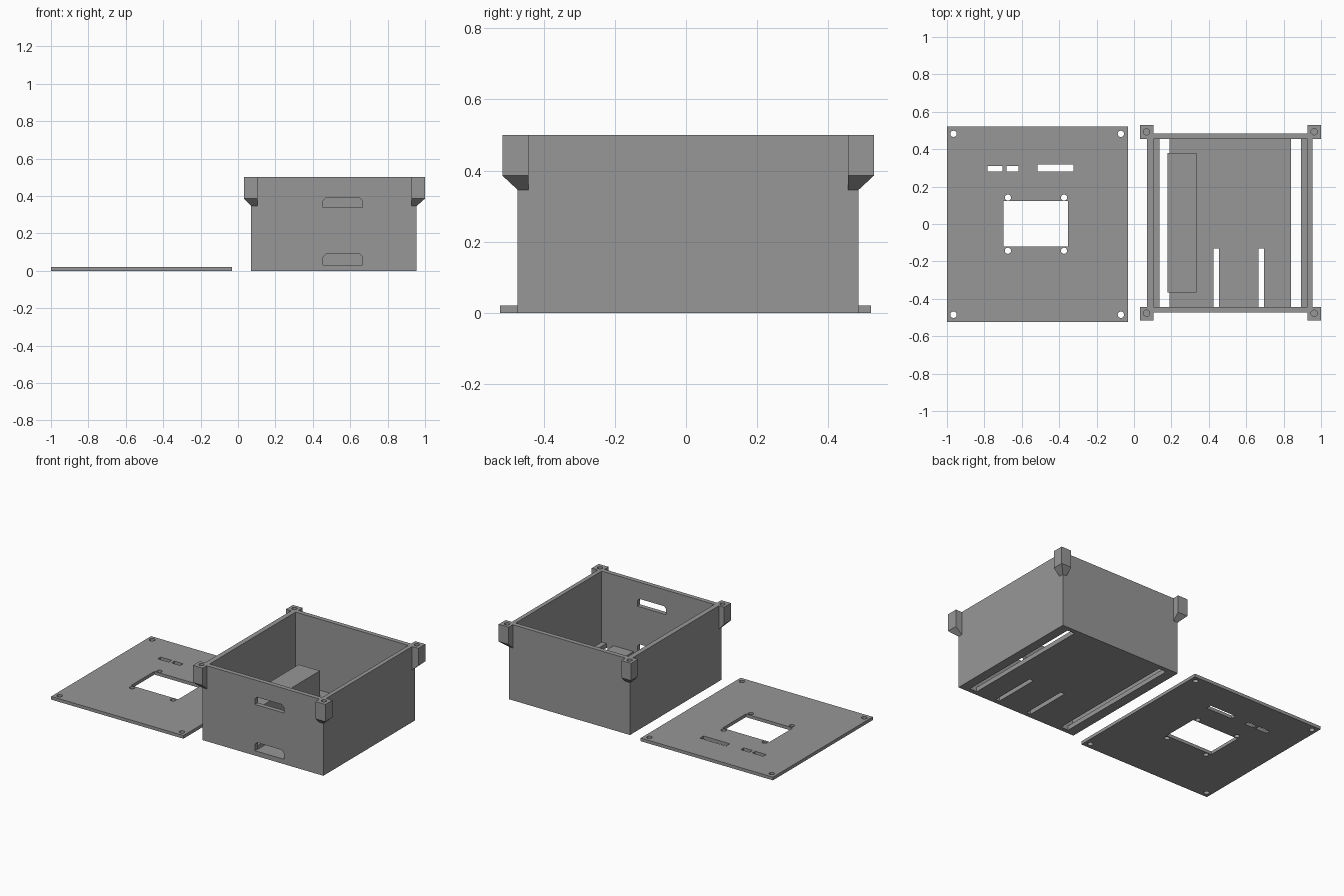
import bpy, bmesh, math

if "Cube" in bpy.data.objects:
    bpy.data.objects.remove(bpy.data.objects["Cube"])

grey = bpy.data.materials.new("plain grey")
grey.diffuse_color = (0.31, 0.31, 0.31, 1)
grey.use_nodes = True
grey.node_tree.nodes["Principled BSDF"].inputs["Base Color"].default_value = grey.diffuse_color


def loft(name, rings):
    """Solid through stacked closed rings of equal point count."""
    bm = bmesh.new()
    loops = [[bm.verts.new(p) for p in r] for r in rings]
    n = len(loops[0])
    for a, b in zip(loops, loops[1:]):
        for i in range(n):
            j = (i + 1) % n
            bm.faces.new((a[i], a[j], b[j], b[i]))
    bm.faces.new(loops[0])
    bm.faces.new(loops[-1])
    bmesh.ops.recalc_face_normals(bm, faces=bm.faces)
    me = bpy.data.meshes.new(name)
    bm.to_mesh(me)
    bm.free()
    me.materials.append(grey)
    ob = bpy.data.objects.new(name, me)
    bpy.context.collection.objects.link(ob)
    return ob


def rect(x0, x1, y0, y1, z):
    return [(x0, y0, z), (x1, y0, z), (x1, y1, z), (x0, y1, z)]


def box(name, x0, x1, y0, y1, z0, z1):
    return loft(name, [rect(x0, x1, y0, y1, z0), rect(x0, x1, y0, y1, z1)])


def cylinder(x, y, r, z0, z1, n=24):
    ring = [(x + r * math.cos(math.tau * i / n), y + r * math.sin(math.tau * i / n))
            for i in range(n)]
    return loft("hole_cutter", [[(a, b, z) for a, b in ring] for z in (z0, z1)])


def combine(target, tool, operation="DIFFERENCE"):
    """Apply a boolean and remove the tool."""
    mod = target.modifiers.new("combine", "BOOLEAN")
    mod.operation, mod.object, mod.solver = operation, tool, "EXACT"
    bpy.context.view_layer.objects.active = target
    bpy.ops.object.modifier_apply(modifier=mod.name)
    bpy.data.objects.remove(tool, do_unlink=True)


# Lid plate with screw holes, display window and port slots
lid = box("lid_plate", -1, -0.033, -0.523, 0.52, 0, 0.021)
for x in (-0.965, -0.07):
    for y in (-0.485, 0.482):
        combine(lid, cylinder(x, y, 0.017, -0.1, 0.1))
for x in (-0.674, -0.374):
    for y in (-0.143, 0.141):
        combine(lid, cylinder(x, y, 0.0165, -0.1, 0.1))
for x0, x1, y0, y1 in ((-0.697, -0.353, -0.121, 0.122),
                       (-0.783, -0.702, 0.28, 0.31),
                       (-0.682, -0.618, 0.28, 0.31),
                       (-0.516, -0.324, 0.28, 0.318)):
    combine(lid, box("slot_cutter", x0, x1, y0, y1, -0.1, 0.1))

# Case outer block
X0, X1, Y0, Y1 = 0.07, 0.955, -0.473, 0.485     # outside
I0, I1, J0, J1 = 0.103, 0.927, -0.443, 0.455    # inside
FLOOR, TOP = 0.03, 0.5
case = box("case", X0, X1, Y0, Y1, 0, TOP)

# Corner screw lugs, tapered back to the walls underneath
for xo, xw, xi in ((0.032, X0, I0), (1.0, X1, I1)):
    for yo, yw, yi in ((-0.516, Y0, J0), (0.528, Y1, J1)):
        lug = loft("corner_lug", [rect(xw, xi, yw, yi, 0.346),
                                  rect(xo, xi, yo, yi, 0.386),
                                  rect(xo, xi, yo, yi, TOP)])
        combine(case, lug, "UNION")

# Hollow interior, then blind screw holes in the lugs
combine(case, box("cavity_cutter", I0, I1, J0, J1, FLOOR, 0.7))
for x in (0.067, 0.963):
    for y in (-0.477, 0.493):
        combine(case, cylinder(x, y, 0.0165, 0.40, 0.6))

# Floor slots: two long side vents and two short front ones
for x0, x1, y1 in ((0.135, 0.19, J1), (0.84, 0.893, J1),
                   (0.425, 0.455, -0.13), (0.666, 0.695, -0.13)):
    combine(case, box("vent_cutter", x0, x1, J0, y1, -0.1, 0.1))

# Front wall openings with clipped upper corners
for z0, z1 in ((0.032, 0.09), (0.338, 0.39)):
    x0, x1, c = 0.455, 0.666, 0.016
    outline = [(x0, z0), (x1, z0), (x1, z1 - c), (x1 - c, z1), (x0 + c, z1), (x0, z1 - c)]
    combine(case, loft("opening_cutter", [[(x, y, z) for x, z in outline]
                                          for y in (-0.6, -0.4)]))

# Raised block on the case floor
box("inner_block", 0.178, 0.333, -0.367, 0.38, FLOOR, 0.202)
